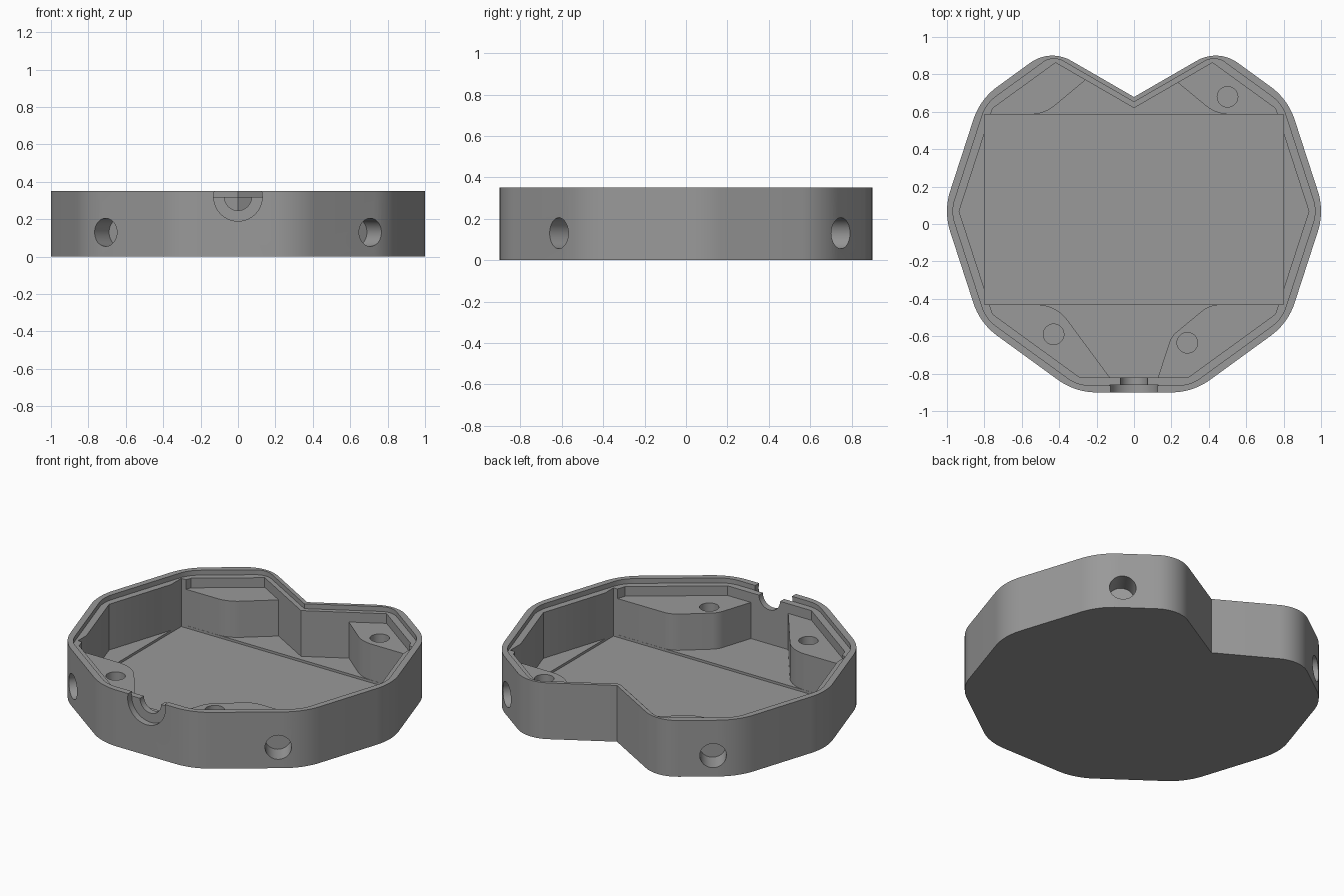
import bpy, bmesh, math
from mathutils import Vector, Matrix

if "Cube" in bpy.data.objects:
    bpy.data.objects.remove(bpy.data.objects["Cube"])

CY = 0.068           # centre of the ten-sided outline
HEIGHT, LEDGE, POST_TOP = 0.35, 0.32, 0.26
FLOOR, POCKET = 0.035, 0.02


def rounded(corners, n=10):
    """Polygon from (x, y, radius) corners, each replaced by an arc."""
    out = []
    for i, (x, y, r) in enumerate(corners):
        p = Vector((x, y))
        if r == 0:
            out.append(p)
            continue
        a = (Vector(corners[i - 1][:2]) - p).normalized()
        b = (Vector(corners[(i + 1) % len(corners)][:2]) - p).normalized()
        half = a.angle(b) / 2
        c = p + (a + b).normalized() * (r / math.sin(half))
        t = r / math.tan(half)
        u, v = p + a * t - c, p + b * t - c
        ang = u.angle(v)
        for k in range(n + 1):
            f = k / n
            out.append(c + (u * math.sin((1 - f) * ang) + v * math.sin(f * ang)) / math.sin(ang))
    return out


def prism(name, pts, z0, z1):
    bm = bmesh.new()
    face = bm.faces.new([bm.verts.new((p[0], p[1], z0)) for p in pts])
    ext = bmesh.ops.extrude_face_region(bm, geom=[face])
    up = [g for g in ext["geom"] if isinstance(g, bmesh.types.BMVert)]
    bmesh.ops.translate(bm, verts=up, vec=(0, 0, z1 - z0))
    return finish(name, bm)


def rod(name, r, start, end):
    """Cylinder between two points."""
    a, b = Vector(start), Vector(end)
    rot = (b - a).to_track_quat('Z', 'Y').to_matrix().to_4x4()
    bm = bmesh.new()
    bmesh.ops.create_cone(bm, cap_ends=True, segments=40, radius1=r, radius2=r,
                          depth=(b - a).length,
                          matrix=Matrix.Translation((a + b) / 2) @ rot)
    return finish(name, bm)


def finish(name, bm):
    bmesh.ops.recalc_face_normals(bm, faces=bm.faces)
    me = bpy.data.meshes.new(name)
    bm.to_mesh(me)
    bm.free()
    ob = bpy.data.objects.new(name, me)
    bpy.context.collection.objects.link(ob)
    return ob


def combine(target, tool, op):
    bpy.context.view_layer.objects.active = target
    mod = target.modifiers.new(op.lower(), 'BOOLEAN')
    mod.operation, mod.solver, mod.object = op, 'EXACT', tool
    bpy.ops.object.modifier_apply(modifier=mod.name)
    bpy.data.objects.remove(tool)


def outline(R, notch_y, r_side, r_peak):
    """Ten-sided plan with a V-shaped notch at the back."""
    def vert(deg):
        a = math.radians(deg)
        return R * math.cos(a), CY + R * math.sin(a)
    (x1, y1), (x2, y2) = vert(36), vert(72)
    slope, notch = (y2 - y1) / (x1 - x2), math.tan(math.radians(30))
    px = (y1 + slope * x1 - notch_y) / (slope + notch)
    right = [(*vert(d), r_side) for d in (-72, -36, 0, 36)]
    right.append((px, notch_y + notch * px, r_peak))
    left = [(-x, y, r) for x, y, r in reversed(right)]
    return rounded(right + [(0, notch_y, 0)] + left)


# Shell with a stepped rim, main cavity and rectangular floor pocket
case = prism("case", outline(1.018, 0.679, 0.35, 0.2), 0, HEIGHT)
combine(case, prism("rim_cut", outline(0.978, 0.652, 0.2, 0.1), LEDGE, 0.5), 'DIFFERENCE')
combine(case, prism("cavity_cut", outline(0.935, 0.62, 0, 0), FLOOR, 0.4), 'DIFFERENCE')
combine(case, prism("pocket_cut", [(-.8, -.43), (.8, -.43), (.8, .585), (-.8, .585)],
                    POCKET, LEDGE + 0.01), 'DIFFERENCE')

# Corner posts: flush with the pocket, running into the outer wall
posts = {
    "front_left_post": [(-.10, -.86, 0), (-.417, -.431, .2), (-.82, -.431, 0),
                        (-.785, -.504, 0), (-.30, -.857, 0)],
    "front_right_post": [(.115, -.86, 0), (.20, -.60, .12), (.405, -.431, .15),
                         (.82, -.431, 0), (.785, -.504, 0), (.30, -.857, 0)],
    "back_left_post": [(-.235, .79, 0), (-.48, .586, .2), (-.81, .586, 0),
                       (-.785, .64, 0), (-.43, .89, 0)],
    "back_right_post": [(.205, .78, 0), (.44, .586, .2), (.81, .586, 0),
                        (.785, .64, 0), (.43, .89, 0)],
}
for name, pts in posts.items():
    combine(case, prism(name, rounded(pts), 0.01, POST_TOP), 'UNION')

# Screw holes in three posts
for x, y in ((-.43, -.59), (.285, -.635), (.5, .68)):
    combine(case, rod("screw_cut", 0.055, (x, y, 0.1), (x, y, 0.4)), 'DIFFERENCE')

# Blind round holes in the four slanted sides
for sx in (-1, 1):
    for sy, y in ((-1, -.615), (1, .745)):
        n = Vector((sx * math.cos(math.radians(54)), sy * math.sin(math.radians(54)), 0))
        p = Vector((sx * .708, y, .13))
        combine(case, rod("side_hole_cut", 0.075, p - n * 0.135, p + n * 0.1), 'DIFFERENCE')

# Stepped half-round cable opening at the front
combine(case, rod("cable_outer_cut", 0.13, (0, -1, LEDGE), (0, -.86, LEDGE)), 'DIFFERENCE')
combine(case, rod("cable_inner_cut", 0.073, (0, -.95, LEDGE), (0, -.78, LEDGE)), 'DIFFERENCE')

# Material and shading
grey = bpy.data.materials.new("mid grey")
grey.diffuse_color = (0.32, 0.32, 0.32, 1)
grey.use_nodes = True
grey.node_tree.nodes["Principled BSDF"].inputs["Base Color"].default_value = grey.diffuse_color
case.data.materials.clear()
case.data.materials.append(grey)
for poly in case.data.polygons:
    poly.material_index = 0
case.select_set(True)
bpy.context.view_layer.objects.active = case
bpy.ops.object.shade_smooth_by_angle(angle=math.radians(25))
